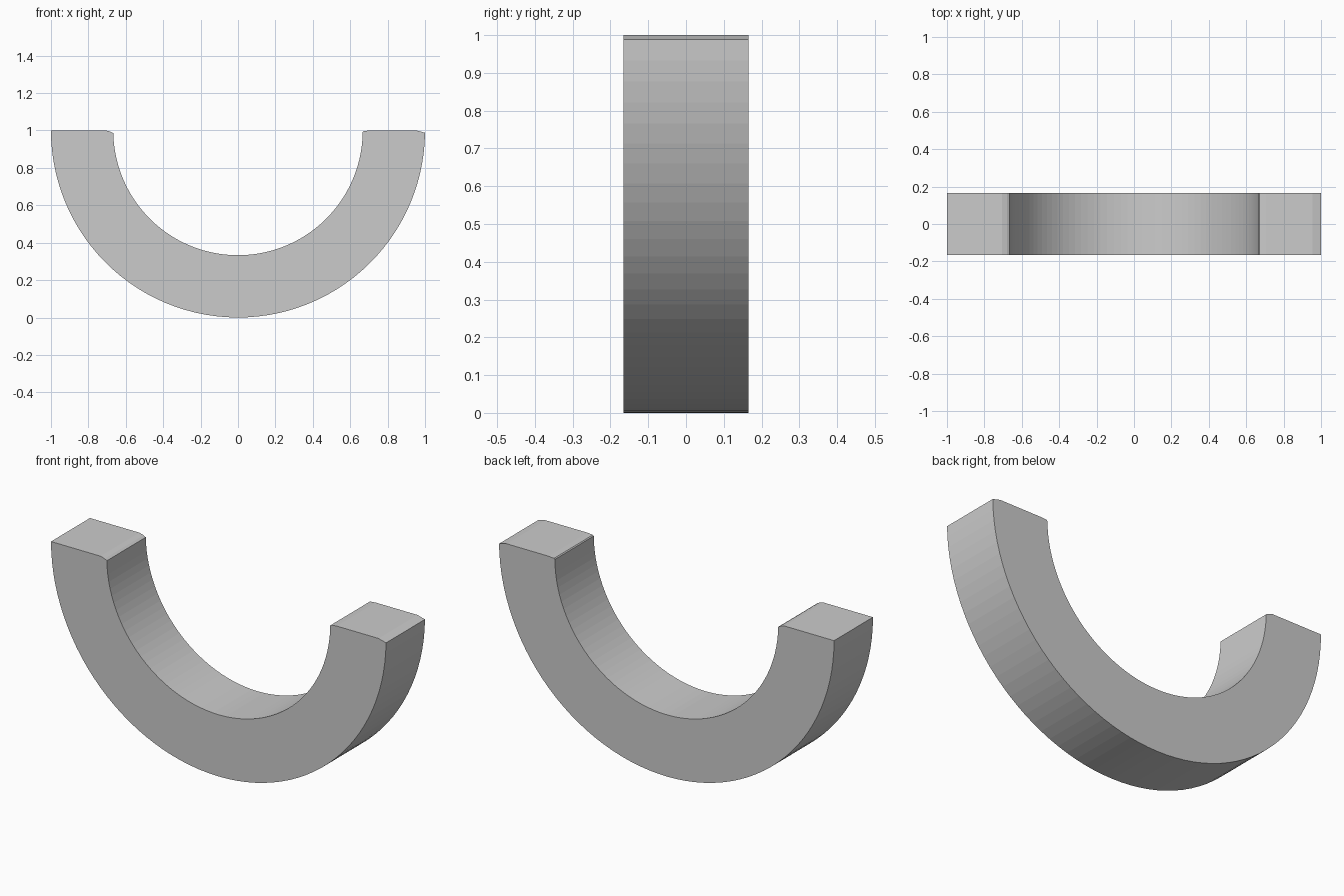
import bpy, bmesh
from math import sin, cos, pi

if "Cube" in bpy.data.objects:
    bpy.data.objects.remove(bpy.data.objects["Cube"])

R_OUT, R_IN, HALF_Y, SEGS = 1.0, 0.667, 0.166, 56


def arc(r, start, end):
    """Points on the lower half circle centred at z = 1."""
    return [(r * cos(start + (end - start) * i / SEGS),
             1 + r * sin(start + (end - start) * i / SEGS))
            for i in range(SEGS + 1)]


# Half-ring profile: outer arc, inner arc, and slightly worn end corners
outer = arc(R_OUT, pi, 2 * pi - 0.012)
inner = arc(R_IN, 2 * pi - 0.012, pi + 0.022)
profile = outer + [(0.955, 1.0), (0.705, 1.0), (0.672, 0.997)] + inner + [(-0.68, 0.993), (-0.705, 1.0)]

# Extrude the profile through the depth
bm = bmesh.new()
face = bm.faces.new([bm.verts.new((x, -HALF_Y, z)) for x, z in profile])
ext = bmesh.ops.extrude_face_region(bm, geom=[face])
verts = [g for g in ext["geom"] if isinstance(g, bmesh.types.BMVert)]
bmesh.ops.translate(bm, vec=(0, 2 * HALF_Y, 0), verts=verts)
bmesh.ops.recalc_face_normals(bm, faces=bm.faces)

mesh = bpy.data.meshes.new("half_ring")
bm.to_mesh(mesh)
bm.free()
half_ring = bpy.data.objects.new("half_ring", mesh)
bpy.context.collection.objects.link(half_ring)
